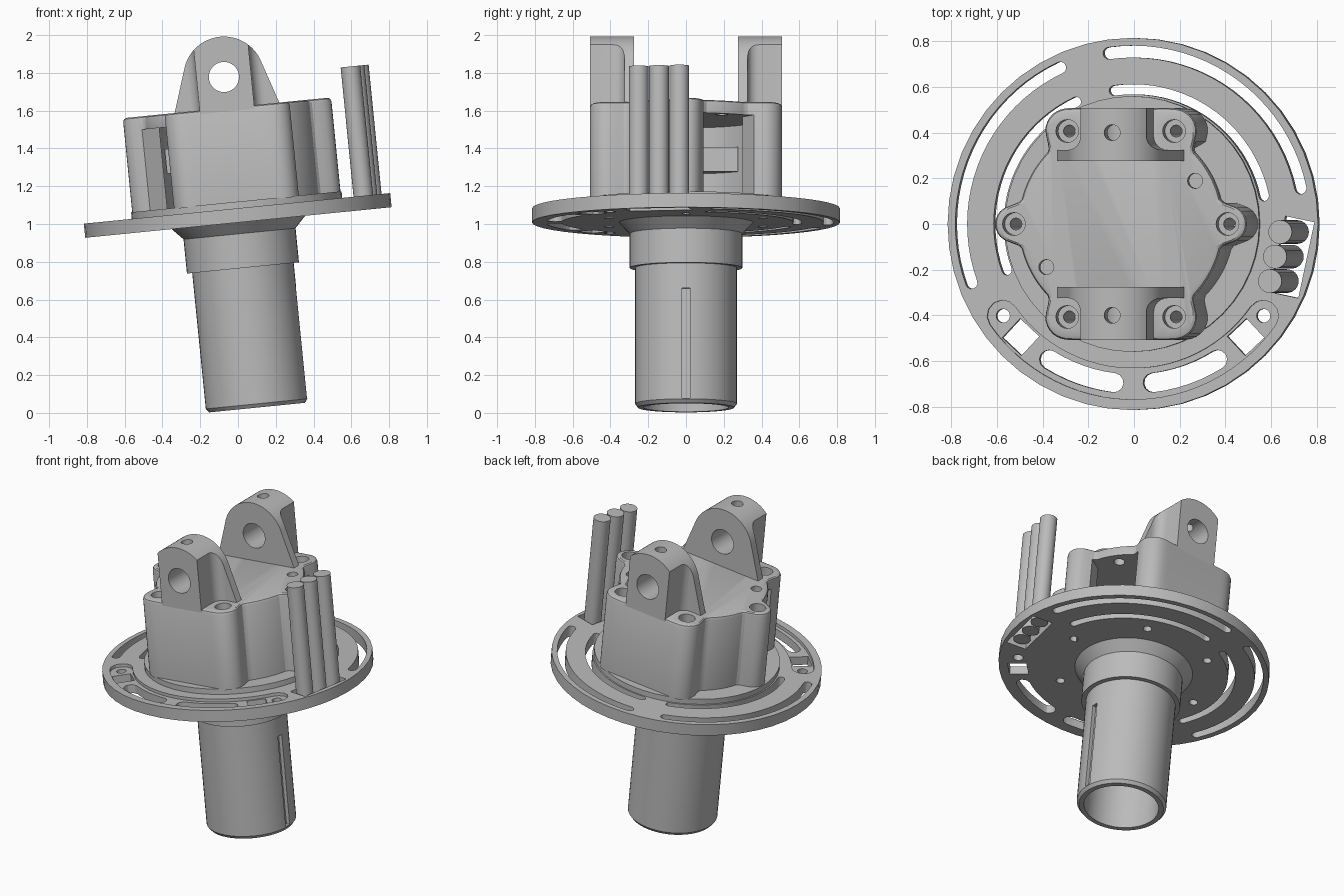
import bpy, bmesh, math
from mathutils import Matrix, Vector

cube = bpy.data.objects.get("Cube")
if cube:
    bpy.data.objects.remove(cube)

grey = bpy.data.materials.new("light_grey")
grey.use_nodes = True
COLOUR = (0.5, 0.5, 0.5, 1)
grey.diffuse_color = COLOUR
grey.node_tree.nodes["Principled BSDF"].inputs["Base Color"].default_value = COLOUR

# The whole assembly leans about the y axis
TILT = Matrix.Translation((0.1, 0, 0.028)) @ Matrix.Rotation(math.radians(-5.7), 4, "Y")
rad = math.radians


def loft(name, rings, ring_closed=False):
    """Skin equal-length rings; cap the ends, or join last ring to first."""
    bm = bmesh.new()
    vs = [[bm.verts.new(p) for p in ring] for ring in rings]
    n = len(vs[0])
    pairs = list(zip(vs, vs[1:])) + ([(vs[-1], vs[0])] if ring_closed else [])
    for a, b in pairs:
        for i in range(n):
            j = (i + 1) % n
            bm.faces.new((a[i], a[j], b[j], b[i]))
    if not ring_closed:
        bm.faces.new(vs[0][::-1])
        bm.faces.new(vs[-1])
    bmesh.ops.recalc_face_normals(bm, faces=bm.faces)
    mesh = bpy.data.meshes.new(name)
    bm.to_mesh(mesh)
    bm.free()
    mesh.materials.append(grey)
    obj = bpy.data.objects.new(name, mesh)
    bpy.context.collection.objects.link(obj)
    return obj


def circle(r, n=48, cx=0, cy=0):
    return [(cx + r * math.cos(math.tau * i / n), cy + r * math.sin(math.tau * i / n)) for i in range(n)]


def prism(name, outline, z0, z1):
    return loft(name, [[(x, y, z) for x, y in outline] for z in (z0, z1)])


def prism_y(name, outline, y0, y1):
    return loft(name, [[(x, y, z) for x, z in outline] for y in (y0, y1)])


def lathe(name, profile, n=48):
    return loft(name, [[(x, y, z) for x, y in circle(r, n)] for r, z in profile], True)


def hole(x, y, r, z0, z1):
    return prism("cutter", circle(r, 20, x, y), z0, z1)


def rect(cx, cy, w, h, angle):
    turn = Matrix.Rotation(rad(angle), 2)
    return [tuple(Vector((cx, cy)) + turn @ Vector((sx * w / 2, sy * h / 2)))
            for sx, sy in ((-1, -1), (1, -1), (1, 1), (-1, 1))]


def arc_slot(r, half, a0, a1, z0, z1):
    """Curved slot with round ends."""
    a0, a1 = rad(a0), rad(a1)
    n = max(6, int((a1 - a0) / rad(4)))
    sweep = [a0 + (a1 - a0) * i / n for i in range(n + 1)]
    pts = [((r + half) * math.cos(a), (r + half) * math.sin(a)) for a in sweep]

    def cap(a, start):
        return [(r * math.cos(a) + half * math.cos(start + math.pi * k / 6),
                 r * math.sin(a) + half * math.sin(start + math.pi * k / 6)) for k in range(1, 6)]
    pts += cap(a1, a1)
    pts += [((r - half) * math.cos(a), (r - half) * math.sin(a)) for a in reversed(sweep)]
    pts += cap(a0, a0 + math.pi)
    return prism("cutter", pts, z0, z1)


def cut(obj, cutters):
    bpy.context.view_layer.objects.active = obj
    for c in cutters:
        m = obj.modifiers.new("cut", "BOOLEAN")
        m.operation, m.solver, m.object = "DIFFERENCE", "EXACT", c
        bpy.ops.object.modifier_apply(modifier=m.name)
        bpy.data.objects.remove(c)


def finish(obj):
    obj.matrix_world = TILT
    bpy.ops.object.select_all(action="DESELECT")
    obj.select_set(True)
    bpy.context.view_layer.objects.active = obj
    bpy.ops.object.shade_smooth_by_angle(angle=rad(25))


SCREWS = [(0.47 * math.cos(rad(a)), 0.47 * math.sin(rad(a))) for a in range(0, 360, 60)]

# Hollow shaft with collar, flare and keyway
shaft = lathe("shaft", [(0.225, 0), (0.255, 0), (0.27, 0.02), (0.27, 0.743), (0.298, 0.743),
                        (0.298, 0.925), (0.355, 0.985), (0.355, 1.0), (0.225, 1.0)])
cut(shaft, [prism("cutter", rect(0.27, 0, 0.05, 0.04, 0), 0.025, 0.61)])
finish(shaft)

# Flange disc with raised seat, slots and screw holes
LOW, TOP = 0.985, 1.06
flange = lathe("flange", [(0.23, LOW), (0.815, LOW), (0.815, TOP), (0.56, TOP), (0.56, 1.095), (0.23, 1.095)])
cutters = [arc_slot(0.70, 0.068, 215, 325, TOP - 0.02, 1.2)]
for r, half in ((0.755, 0.026), (0.59, 0.022)):
    cutters += [arc_slot(r, half, a0, a1, 0.9, 1.2) for a0, a1 in ((12, 98), (115, 200))]
for side in (-1, 1):
    cutters.append(arc_slot(0.70, 0.042, *sorted((270 + side * 7, 270 + side * 32)), 0.9, 1.2))
    cutters.append(hole(side * 0.573, -0.402, 0.03, 0.9, 1.2))
    cutters.append(prism("cutter", rect(side * 0.495, -0.495, 0.115, 0.115, side * 43), 0.9, 1.2))
cutters.append(prism("cutter", rect(0.70, -0.145, 0.13, 0.34, -12), 0.9, 1.2))
cutters += [hole(x, y, 0.026, 0.9, 1.2) for x, y in SCREWS]
cut(flange, cutters)
finish(flange)

# Three pins standing in the flange pocket
for i, (x, y) in enumerate(((0.717, -0.035), (0.694, -0.143), (0.672, -0.25))):
    finish(prism(f"pin_{i + 1}", circle(0.052, 24, x, y), 1.0, 1.748))


# Housing outline: drum, six screw lobes and two flat sides
def reach(a):
    r = 0.45
    for k in range(6):
        d = a - k * math.pi / 3
        lobe = 0.085 if k % 3 == 0 else 0.1
        under = lobe ** 2 - (0.47 * math.sin(d)) ** 2
        if under >= 0 and math.cos(d) > 0:
            r = max(r, 0.47 * math.cos(d) + math.sqrt(under))
    if abs(math.cos(a)) < 0.5:
        r = max(r, 0.508 / abs(math.sin(a))) if abs(math.tan(a)) > 2.16 else r
    return r


N = 180
raw = [reach(math.tau * i / N) for i in range(N)]
radii = [(raw[i - 1] + 2 * raw[i] + raw[(i + 1) % N]) / 4 for i in range(N)]


def housing_ring(inset, z):
    return [((r - inset) * math.cos(math.tau * i / N), (r - inset) * math.sin(math.tau * i / N), z)
            for i, r in enumerate(radii)]


DECK = 1.595
housing = loft("housing", [housing_ring(0, 1.09), housing_ring(0, DECK - 0.02),
                           housing_ring(0.006, DECK - 0.006), housing_ring(0.02, DECK)])
cutters = [prism("cutter", circle(0.37), 1.0, 1.525)]
for a in (30, 210):
    c, s = math.cos(rad(a)), math.sin(rad(a))
    cutters.append(prism("cutter", rect(0.42 * c, 0.42 * s, 0.5, 0.3, a), 1.0, 1.525))
    cutters.append(hole(0.378 * c, 0.378 * s, 0.033, 1.4, 1.7))
for x, y in SCREWS:
    cutters += [hole(x, y, 0.026, 1.0, 1.7), hole(x, y, 0.05, 1.5, 1.7)]
cut(housing, cutters)
finish(housing)

# Small steps inside the housing, facing each window
for i, s in enumerate((-1, 1)):
    finish(prism(f"inner_step_{i + 1}", rect(s * 0.29, -s * 0.18, 0.12, 0.19, 0), 1.28, 1.41))

# Hinge lugs: arch profile, screw clearance, cross bore and oil hole
EYE, R = 1.759, 0.214
arch = [(-0.29, 1.56)] + [(R * math.cos(rad(a)), EYE + R * math.sin(rad(a)))
                          for a in range(165, 10, -5)] + [(0.29, 1.56)]
for name, s in (("front_lug", -1), ("back_lug", 1)):
    lug = prism_y(name, arch, s * 0.275, s * 0.508)
    cutters = [prism_y("cutter", [(x, z + EYE) for x, z in circle(0.08, 32)], -0.7, 0.7),
               hole(0, s * 0.4, 0.035, EYE, 2.1)]
    for side in (-1, 1):
        pocket = [(0.45, 0.325), (0.45, 0.6), (0.145, 0.6)]
        pocket += [(0.205 + 0.06 * math.cos(rad(a)), 0.385 + 0.06 * math.sin(rad(a)))
                   for a in range(180, 271, 15)]
        cutters.append(prism("cutter", [(side * x, s * y) for x, y in pocket], 1.5, 2.1))
    cut(lug, cutters)
    finish(lug)
